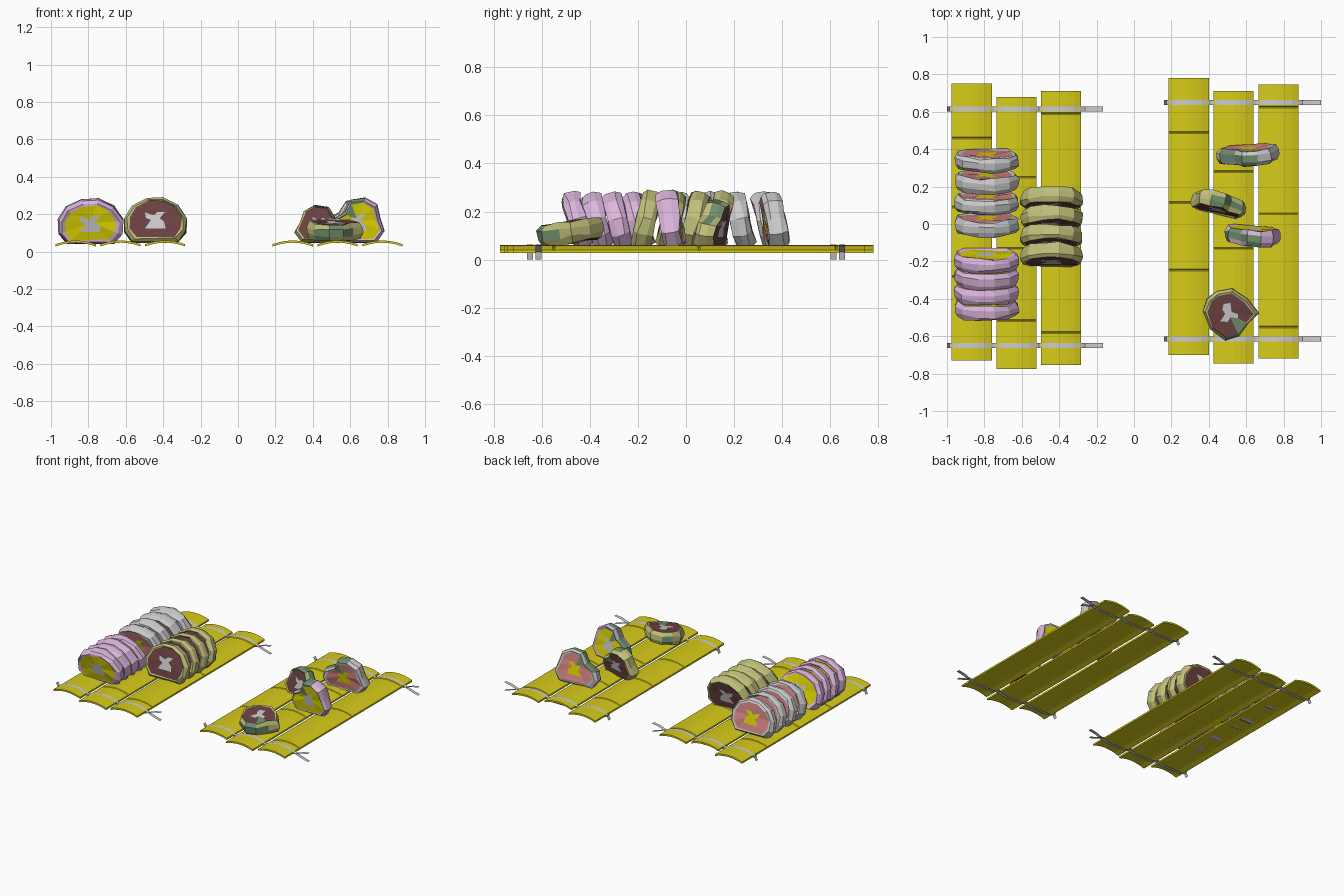
import bpy, random
from math import radians
from mathutils import Vector

if "Cube" in bpy.data.objects:
    bpy.data.objects.remove(bpy.data.objects["Cube"])

random.seed(4)


def mat(name, r, g, b):
    m = bpy.data.materials.new(name)
    m.diffuse_color = (r, g, b, 1)
    m.use_nodes = True
    m.node_tree.nodes["Principled BSDF"].inputs["Base Color"].default_value = m.diffuse_color
    return m


BAMBOO = mat("bamboo", 0.68, 0.60, 0.01)
PINK = mat("pink_skin", 0.72, 0.47, 0.72)
OLIVE = mat("olive_skin", 0.53, 0.53, 0.20)
GREY = mat("grey_skin", 0.58, 0.58, 0.58)
YELLOW = mat("yellow_filling", 0.74, 0.68, 0.0)
BROWN = mat("brown_filling", 0.15, 0.055, 0.055)
SALMON = mat("salmon_filling", 0.65, 0.23, 0.23)
GREEN = mat("bite_green", 0.16, 0.27, 0.16)


def make(name, verts, faces, mats=(), idx=None):
    me = bpy.data.meshes.new(name)
    me.from_pydata(verts, [], faces)
    for m in mats:
        me.materials.append(m)
    if idx:
        me.polygons.foreach_set("material_index", idx)
    me.update()
    ob = bpy.data.objects.new(name, me)
    bpy.context.collection.objects.link(ob)
    return ob


HALF, STEPS = 0.1075, 6


def arc(u):
    return 0.060 - 0.020 * u * u


# arched bamboo slat with shallow node grooves
def slat(name, cx, y0, y1, nodes):
    stations = [(y0, 0), (y1, 0)]
    for n in nodes:
        stations += [(n - 0.005, 0), (n, 0.004), (n + 0.005, 0)]
    stations.sort()
    us = [-1 + 2 * i / STEPS for i in range(STEPS + 1)]
    verts, faces = [], []
    for y, d in stations:
        verts += [(cx + HALF * u, y, arc(u) - d) for u in us]
        verts += [(cx + HALF * u, y, arc(u) - 0.012) for u in reversed(us)]
    n = 2 * len(us)
    for s in range(len(stations) - 1):
        for i in range(n):
            j = (i + 1) % n
            faces.append((s * n + i, s * n + j, (s + 1) * n + j, (s + 1) * n + i))
    last = (len(stations) - 1) * n
    for i in range(STEPS):  # end caps
        a, b, c, d = i, i + 1, n - 2 - i, n - 1 - i
        faces += [(d, c, b, a), (last + a, last + b, last + c, last + d)]
    make(name, verts, faces, [BAMBOO])


# thin lashing ribbon
def ribbon(name, y, path, flip):
    verts = []
    for x, z in path:
        verts += [(x, y - 0.0125, z), (x, y + 0.0125, z)]
    faces = [(2 * i, 2 * i + 2, 2 * i + 3, 2 * i + 1) for i in range(len(path) - 1)]
    make(name, verts, [f[::-1] for f in faces] if flip else faces)


def lashing(name, y, centres, x0, x1):
    over, under = [(x0, 0.006)], [(x0, 0.055)]
    for c in centres:
        for u in (-1.1, -0.65, -0.33, 0, 0.33, 0.65, 1.1):
            edge = abs(u) > 1
            over.append((c + HALF * u, 0.035 if edge else arc(u) + 0.003))
            under.append((c + HALF * u, 0.028 if edge else 0.016))
    over += [(x1 - 0.05, 0.014), (x1, 0.0)]
    under += [(x1 - 0.05, 0.05), (x1, 0.058)]
    ribbon(name + "_over", y, over, False)
    ribbon(name + "_under", y, under, True)


# outline of a whole slice, half width and half height 1
ROUND = [(-0.72, -1), (-0.97, -0.55), (-0.98, 0.05), (-0.74, 0.62), (-0.25, 0.97),
         (0.25, 1), (0.72, 0.68), (1, 0.05), (0.97, -0.55), (0.72, -1)]


# rice roll slice: thick skin ring, filling and jagged core on both faces
def roll(name, skin, filling, core, loc, rot, size, t=0.08, outline=ROUND, bite=(), rim=0.8):
    n = len(outline)
    cx = sum(p[0] for p in outline) / n
    cz = sum(p[1] for p in outline) / n
    rings = [(-0.46, 0), (-0.47, rim), (-0.5, 0.9), (-0.22, 1),
             (0.2, 1), (0.5, 0.9), (0.47, rim), (0.46, 0)]
    verts, faces, idx = [], [], []
    for y, s in rings:
        for i, (px, pz) in enumerate(outline):
            k = s + random.uniform(-0.025, 0.025) if s else (0.45, 0.14, 0.3)[i % 3]
            verts.append(((cx + (px - cx) * k) * size[0],
                          y * t + (random.uniform(-.007, .007) if s else 0),
                          (cz + (pz - cz) * k) * size[1]))
    for r in range(7):
        for i in range(n):
            j = (i + 1) % n
            faces.append((r * n + i, r * n + j, (r + 1) * n + j, (r + 1) * n + i))
            m = 1 if r in (0, 6) else 0
            if i in bite and (r in (1, 3, 5) or (i + r) % 3 == 0):
                m = 3
            idx.append(m)
    faces += [tuple(range(n)), tuple(range(8 * n - 1, 7 * n - 1, -1))]
    idx += [2, 2]
    # outline runs clockwise seen from the front, so flip to face outward
    faces = [f[::-1] for f in faces[:-2]] + [faces[-2][::-1], faces[-1][::-1]]
    ob = make(name, verts, faces, [skin, filling, core, GREEN], idx)
    import bmesh
    bm = bmesh.new()
    bm.from_mesh(ob.data)
    bmesh.ops.recalc_face_normals(bm, faces=bm.faces)
    bm.to_mesh(ob.data)
    bm.free()
    ob.location = Vector(loc)
    ob.rotation_euler = [radians(a) for a in rot]


# bamboo trays
LEFT, RIGHT = (-0.8675, -0.6275, -0.39), (0.2925, 0.5325, 0.7725)
left_spec = [(-0.73, 0.75, (0.46, 0.09, -0.28)), (-0.775, 0.68, (0.25, -0.13, -0.515)),
             (-0.755, 0.71, (0.59, 0.02, -0.58))]
right_spec = [(-0.70, 0.78, (0.49, 0.115, -0.245)), (-0.745, 0.71, (0.28, -0.13)),
              (-0.72, 0.745, (0.625, 0.055, -0.55))]
for side, centres, spec in (("left", LEFT, left_spec), ("right", RIGHT, right_spec)):
    for i, (c, (y0, y1, nodes)) in enumerate(zip(centres, spec)):
        slat(f"{side}_slat_{i + 1}", c, y0, y1, nodes)
for y in (0.615, -0.65):
    lashing("left_lashing", y, LEFT, -1.0, -0.165)
for y in (0.65, -0.615):
    lashing("right_lashing", y, RIGHT, 0.16, 1.0)

# rows of whole slices on the left tray
for y in (-0.005, 0.11, 0.225, 0.335):
    roll("grey_slice", GREY, SALMON, YELLOW, (-0.788, y, 0.164), (14, 0, 0), (0.172, 0.119))
for y in (-0.455, -0.37, -0.285, -0.20):
    roll("pink_slice", PINK, YELLOW, GREY, (-0.79, y, 0.164), (15, 0, 0), (0.174, 0.119))
for y in (-0.165, -0.065, 0.035, 0.135):
    roll("olive_slice", OLIVE, BROWN, GREY, (-0.4425, y, 0.167), (-14, 0, 0),
         (0.168, 0.12), rim=0.84)

# bitten slices on the right tray
BITTEN = [(-0.75, -1), (-1, -0.5), (-0.88, 0.0), (-0.42, 0.35), (-0.2, 0.9),
          (0.3, 1), (0.72, 0.68), (0.85, 0.05), (1, -0.5), (0.72, -1)]
roll("bitten_grey_slice", GREY, SALMON, YELLOW, (0.61, 0.365, 0.165), (10, 0, 4),
     (0.168, 0.118), 0.085, BITTEN, (2, 3, 4))
roll("bitten_pink_slice", PINK, YELLOW, GREY, (0.635, -0.065, 0.17), (8, 0, -3),
     (0.15, 0.12), 0.085, BITTEN, (1, 2, 3, 4))
roll("bitten_olive_slice", OLIVE, BROWN, GREY, (0.455, 0.115, 0.147), (-12, 0, -13),
     (0.15, 0.1), 0.085, [(-x, z) for x, z in BITTEN[::-1]], (4, 5, 6), rim=0.84)
# slice lying on its face
FLAT = [(-0.5, -0.85), (-0.85, -0.55), (-1, -0.1), (-0.75, 0.6), (-0.2, 1),
        (0.3, 0.85), (0.65, 0.35), (1, 0.0), (0.6, -0.55), (0.05, -0.95)]
roll("lying_olive_slice", OLIVE, BROWN, GREY, (0.518, -0.478, 0.115), (-82, 0, 0),
     (0.15, 0.142), 0.09, [(x, -z) for x, z in FLAT[::-1]], (3, 4, 5, 8), rim=0.84)
